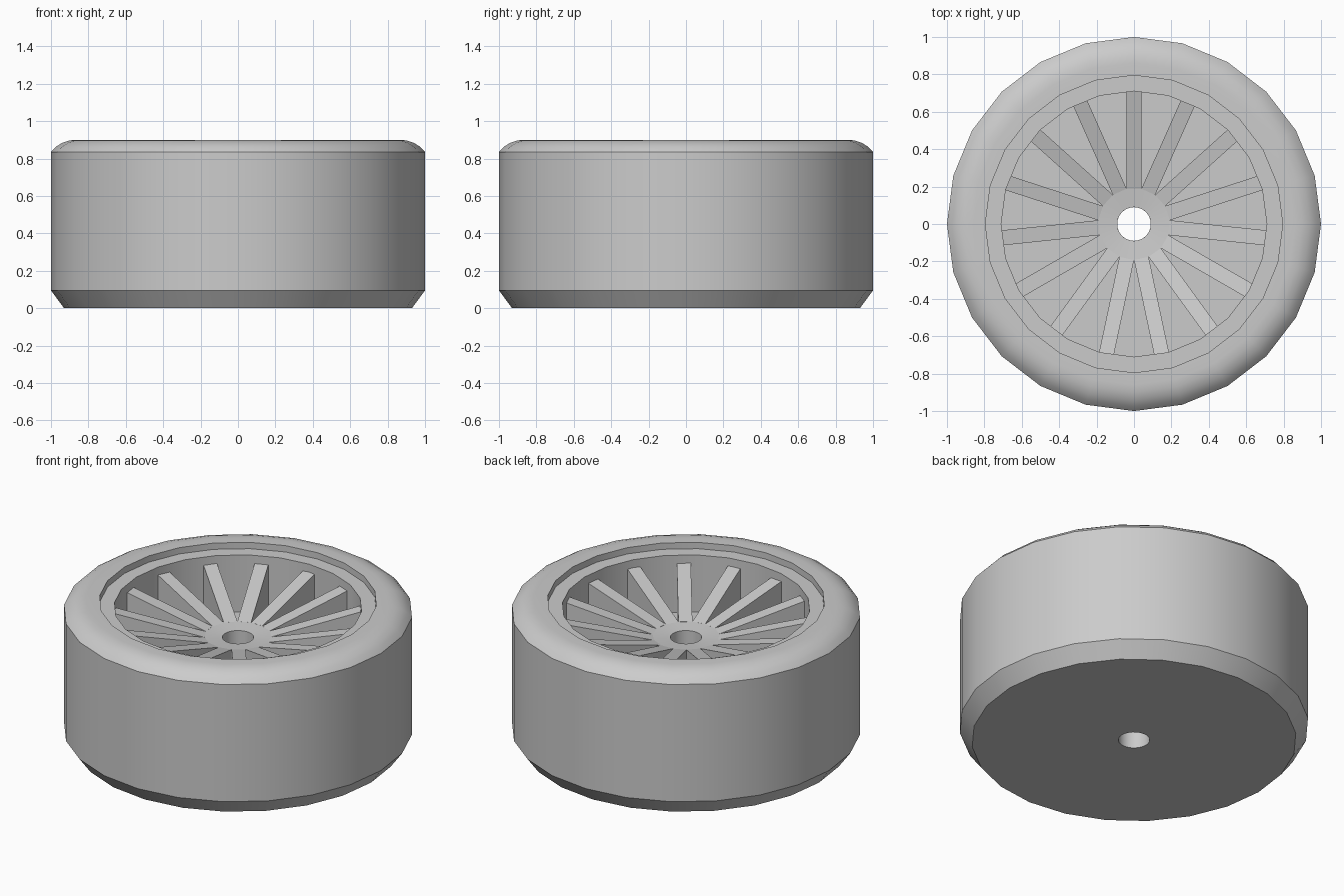
import bpy, bmesh, math
from mathutils import Matrix

cube = bpy.data.objects.get("Cube")
if cube:
    bpy.data.objects.remove(cube, do_unlink=True)

grey = bpy.data.materials.new("light grey")
grey.use_nodes = True
colour = (0.6, 0.6, 0.6, 1)
grey.diffuse_color = colour
grey.node_tree.nodes["Principled BSDF"].inputs["Base Color"].default_value = colour


def finish(name, bm, smooth=True):
    bmesh.ops.remove_doubles(bm, verts=bm.verts, dist=1e-5)
    bmesh.ops.recalc_face_normals(bm, faces=bm.faces)
    mesh = bpy.data.meshes.new(name)
    bm.to_mesh(mesh)
    bm.free()
    mesh.materials.append(grey)
    ob = bpy.data.objects.new(name, mesh)
    bpy.context.collection.objects.link(ob)
    if smooth:
        bpy.ops.object.select_all(action="DESELECT")
        ob.select_set(True)
        bpy.context.view_layer.objects.active = ob
        bpy.ops.object.shade_smooth_by_angle(angle=math.radians(32))
    return ob


def lathe(name, profile, sides, start=0.0):
    """Closed (radius, height) profile turned round the z axis."""
    bm = bmesh.new()
    rings = []
    for i in range(sides):
        a = start + math.tau * i / sides
        rings.append([bm.verts.new((r * math.cos(a), r * math.sin(a), z)) for r, z in profile])
    n = len(profile)
    for i in range(sides):
        here, there = rings[i], rings[(i + 1) % sides]
        for j in range(n):
            k = (j + 1) % n
            bm.faces.new((here[j], there[j], there[k], here[k]))
    return finish(name, bm)


SPOKES = 15
STEP = math.tau / SPOKES
HALF = 0.04                              # half the spoke width
ROOT = HALF / math.tan(STEP / 2)         # where neighbouring spokes meet
HUB_R = HALF / math.sin(STEP / 2)
RIM_R, FLOOR, HUB_Z, SPOKE_Z = 0.71, 0.5, 0.675, 0.81

# Tyre and rim with a dished floor and axle hole
lathe("tyre_and_rim", [
    (0.09, 0), (0.93, 0), (1, 0.095), (1, 0.835), (0.975, 0.862), (0.94, 0.884),
    (0.9, 0.897), (0.86, 0.9), (0.795, 0.9), (0.795, 0.86), (RIM_R, 0.86),
    (RIM_R, FLOOR), (0.09, FLOOR)], 24)

# Hub
lathe("hub", [(0.09, FLOOR), (HUB_R, FLOOR), (HUB_R, HUB_Z + 0.005), (0.09, HUB_Z - 0.005)],
      2 * SPOKES, math.pi / 2 + STEP / 2)

# Spokes rising from the hub to the rim
bm = bmesh.new()
for i in range(SPOKES):
    turn = Matrix.Rotation(math.pi / 2 + i * STEP, 3, "Z")
    sides = []
    for y in (-HALF, HALF):
        outline = [(ROOT, FLOOR), (RIM_R, FLOOR), (RIM_R, SPOKE_Z), (ROOT, HUB_Z + 0.005)]
        sides.append([bm.verts.new(turn @ Matrix.Translation((x, y, z)).translation)
                      for x, z in outline])
    low, high = sides
    bm.faces.new(low)
    bm.faces.new(high[::-1])
    for j in range(4):
        k = (j + 1) % 4
        bm.faces.new((low[j], low[k], high[k], high[j]))
bm.normal_update()
bmesh.ops.recalc_face_normals(bm, faces=bm.faces)
finish("spokes", bm, smooth=False)
